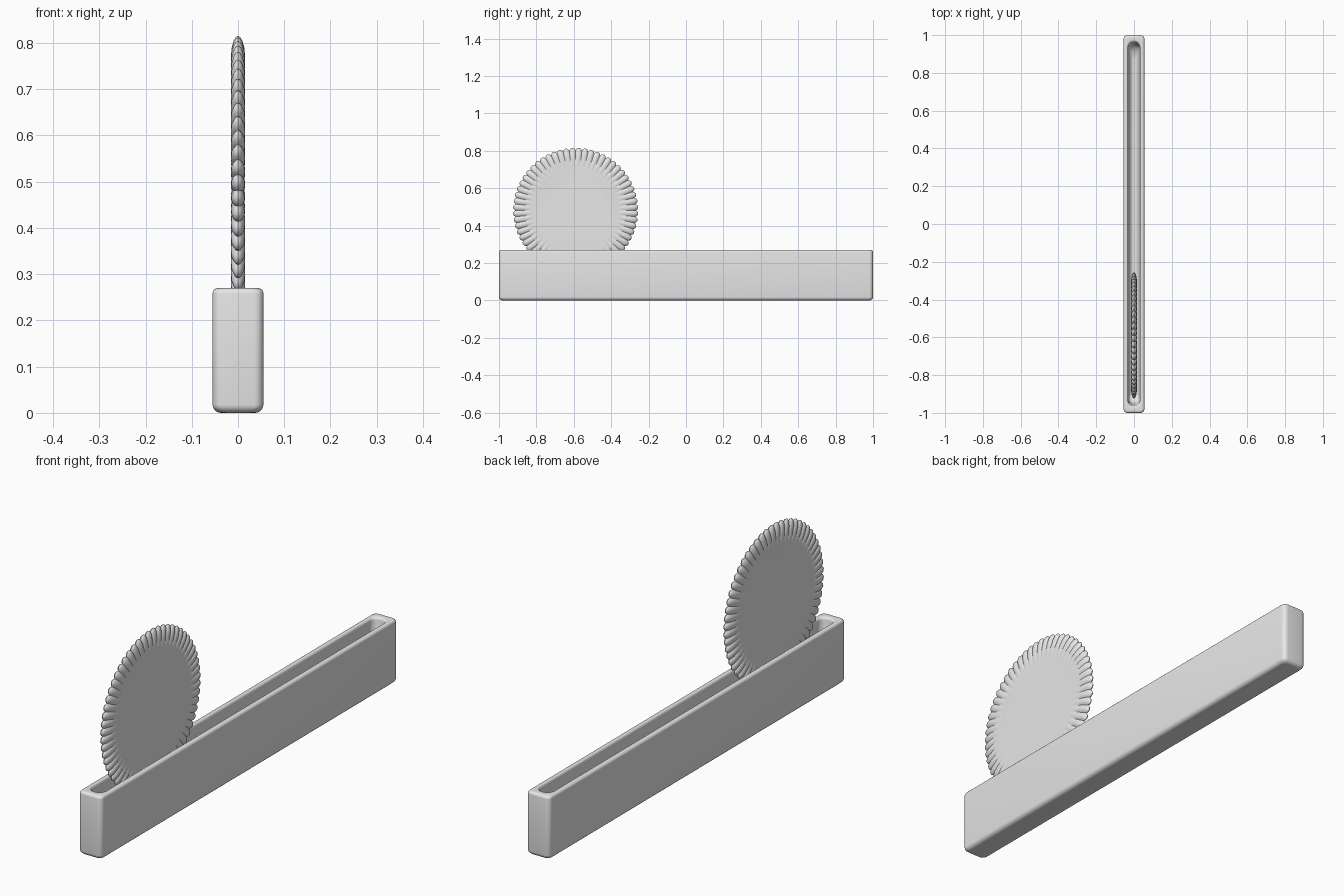
import bpy, bmesh
from math import sin, cos, pi, tau

cube = bpy.data.objects.get("Cube")
if cube:
    bpy.data.objects.remove(cube, do_unlink=True)

grey = bpy.data.materials.new("light grey")
grey.use_nodes = True
grey.diffuse_color = (0.8, 0.8, 0.8, 1)
grey.node_tree.nodes["Principled BSDF"].inputs["Base Color"].default_value = (0.8, 0.8, 0.8, 1)


def loft(name, rings, angle):
    """Skin closed rings of equal length and cap both ends."""
    bm = bmesh.new()
    loops = [[bm.verts.new(p) for p in ring] for ring in rings]
    n = len(loops[0])
    for a, b in zip(loops, loops[1:]):
        for i in range(n):
            j = (i + 1) % n
            bm.faces.new((a[i], a[j], b[j], b[i]))
    bm.faces.new(loops[0][::-1])
    bm.faces.new(loops[-1])
    bmesh.ops.recalc_face_normals(bm, faces=bm.faces)
    mesh = bpy.data.meshes.new(name)
    bm.to_mesh(mesh)
    bm.free()
    mesh.materials.append(grey)
    obj = bpy.data.objects.new(name, mesh)
    bpy.context.collection.objects.link(obj)
    bpy.ops.object.select_all(action="DESELECT")
    obj.select_set(True)
    bpy.context.view_layer.objects.active = obj
    bpy.ops.object.shade_smooth_by_angle(angle=angle)
    return obj


def rounded_rect(hx, hy, r, z, steps=6):
    pts = []
    for q, (sx, sy) in enumerate(((1, 1), (-1, 1), (-1, -1), (1, -1))):
        for k in range(steps + 1):
            a = (q + k / steps) * pi / 2
            pts.append((sx * (hx - r) + r * cos(a), sy * (hy - r) + r * sin(a), z))
    return pts


# Long trough: rounded outside, rolled rim, round-bottomed groove
HX, HY, TOP, EDGE = 0.055, 1.0, 0.27, 0.018
rings = []
for k in range(6):
    a = k / 5 * pi / 2
    d = EDGE * (1 - sin(a))
    rings.append(rounded_rect(HX - d, HY - d, 0.02, EDGE * (1 - cos(a))))
for k in range(6):
    a = k / 5 * pi / 2
    d = 0.012 * (1 - cos(a))
    rings.append(rounded_rect(HX - d, HY - d, 0.02, TOP - 0.012 * (1 - sin(a))))
for k in range(6):
    a = k / 5 * pi / 2
    hx = 0.039 - 0.008 * sin(a)
    rings.append(rounded_rect(hx, HY - 0.025 - 0.012 * sin(a), hx * 0.9, TOP - 0.012 * (1 - cos(a))))
for k in range(8):
    a = k / 8 * pi / 2
    hx = 0.029 * cos(a) + 0.001
    rings.append(rounded_rect(hx, 0.95 - 0.1 * (1 - cos(a)), hx * 0.9, 0.17 - 0.05 * sin(a)))
loft("trough", rings, 0.7)

# Upright disc with a pleated edge
TEETH, SEG = 60, 6
CY, CZ = -0.59, 0.481
# radius, half thickness on a pleat, half thickness in a crease, notch depth
half = [(0.235, 0.0145, 0.0145, 0), (0.255, 0.0155, 0.0125, 0),
        (0.285, 0.0155, 0.0105, 0.002), (0.308, 0.014, 0.008, 0.005),
        (0.324, 0.0095, 0.005, 0.009), (0.332, 0.005, 0.002, 0.012)]


def pleat_ring(r, ridge, crease, notch, side):
    pts = []
    for i in range(TEETH * SEG):
        bulge = sin(pi * (i % SEG) / SEG) ** 0.7
        a = tau * i / (TEETH * SEG)
        rad = r - notch * (1 - bulge)
        pts.append((side * (crease + (ridge - crease) * bulge),
                    CY + rad * cos(a), CZ + rad * sin(a)))
    return pts


rings = [pleat_ring(*p, 1) for p in half]
rings.append(pleat_ring(0.335, 0, 0, 0.013, 1))
rings += [pleat_ring(*p, -1) for p in reversed(half)]
loft("pleated_disc", rings, 0.6)
